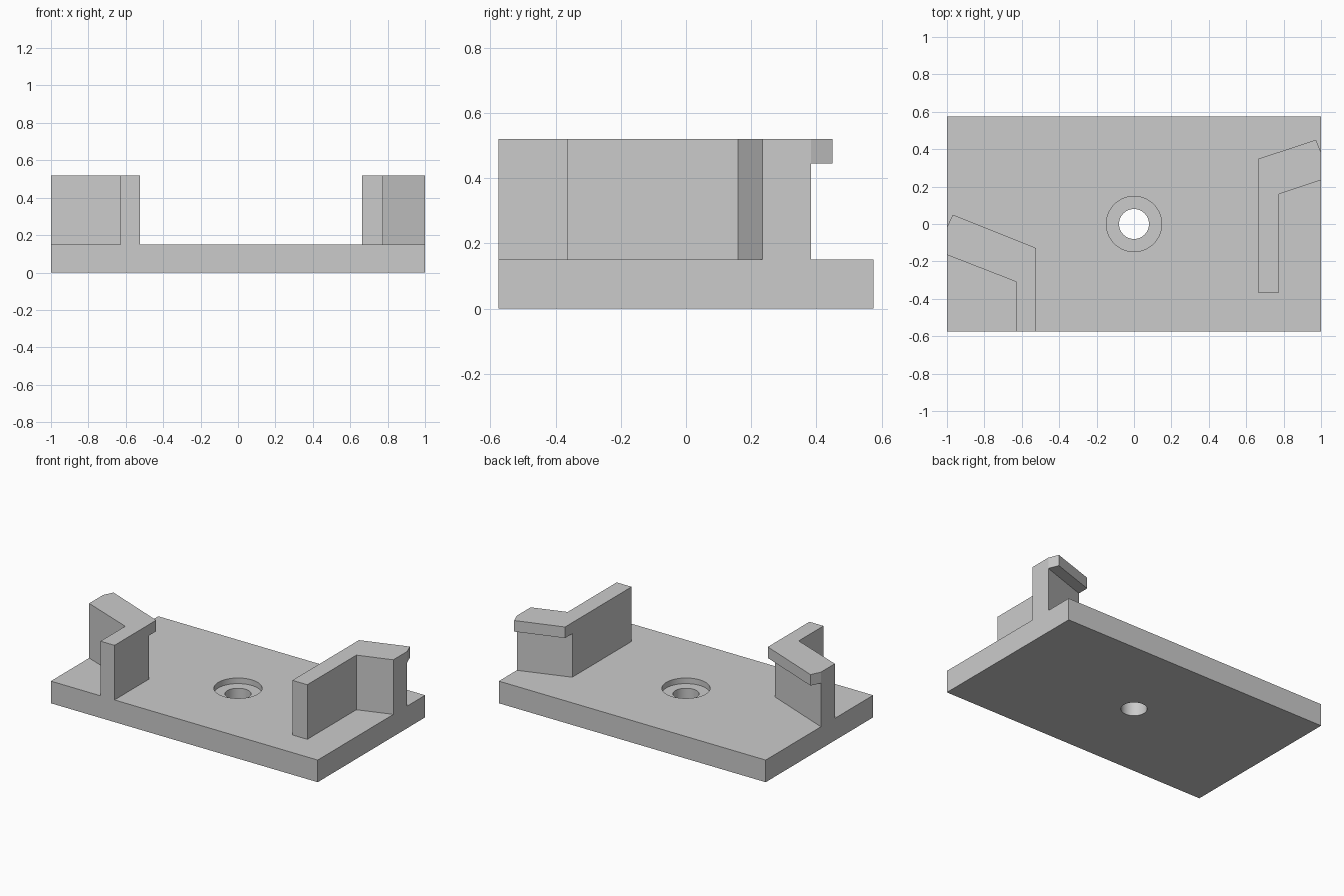
import bpy
import bmesh
from math import radians

cube = bpy.data.objects.get("Cube")
if cube:
    bpy.data.objects.remove(cube, do_unlink=True)

GREY = (0.6, 0.6, 0.6, 1.0)
BASE_TOP, LIP_BOTTOM, TOP = 0.15, 0.445, 0.52

grey = bpy.data.materials.new("plain grey")
grey.use_nodes = True
grey.diffuse_color = GREY
grey.node_tree.nodes["Principled BSDF"].inputs["Base Color"].default_value = GREY


def prism(name, outline, z0, z1):
    """Extrude a flat outline from z0 up to z1."""
    bm = bmesh.new()
    face = bm.faces.new([bm.verts.new((x, y, z0)) for x, y in outline])
    moved = bmesh.ops.extrude_face_region(bm, geom=[face])["geom"]
    verts = [v for v in moved if isinstance(v, bmesh.types.BMVert)]
    bmesh.ops.translate(bm, verts=verts, vec=(0, 0, z1 - z0))
    bmesh.ops.recalc_face_normals(bm, faces=bm.faces[:])
    mesh = bpy.data.meshes.new(name)
    bm.to_mesh(mesh)
    bm.free()
    mesh.materials.append(grey)
    obj = bpy.data.objects.new(name, mesh)
    bpy.context.collection.objects.link(obj)
    return obj


def drill(target, radius, z0, z1):
    """Cut a vertical round hole at the centre of the target."""
    bpy.ops.mesh.primitive_cylinder_add(vertices=64, radius=radius, depth=z1 - z0,
                                        location=(0, 0, (z0 + z1) / 2))
    cutter = bpy.context.object
    cutter.hide_render = True
    cutter.data.materials.append(grey)
    cut = target.modifiers.new("hole", "BOOLEAN")
    cut.operation, cut.solver, cut.object = "DIFFERENCE", "EXACT", cutter
    select(target)
    bpy.ops.object.modifier_apply(modifier=cut.name)
    bpy.data.objects.remove(cutter, do_unlink=True)


def select(obj):
    bpy.ops.object.select_all(action="DESELECT")
    obj.select_set(True)
    bpy.context.view_layer.objects.active = obj


# Base plate with a counterbored screw hole
plate = prism("base_plate", [(-1, -0.575), (1, -0.575), (1, 0.575), (-1, 0.575)], 0, BASE_TOP)
drill(plate, 0.08, -0.1, 0.3)
drill(plate, 0.148, 0.112, 0.3)
select(plate)
bpy.ops.object.shade_smooth_by_angle(angle=radians(30))

# Left bracket: bent wall and the lip along the top of its angled arm
prism("left_bracket_wall",
      [(0.663, -0.365), (0.775, -0.365), (0.775, 0.16), (1, 0.235), (1, 0.383), (0.663, 0.27)],
      BASE_TOP, TOP)
prism("left_bracket_lip",
      [(0.663, 0.27), (1, 0.383), (0.973, 0.45), (0.663, 0.348)], LIP_BOTTOM, TOP)

# Right bracket: the same idea, set at the front edge
prism("right_bracket_wall",
      [(-0.523, -0.575), (-0.628, -0.575), (-0.628, -0.31), (-1, -0.165), (-1, -0.016),
       (-0.523, -0.208)],
      BASE_TOP, TOP)
prism("right_bracket_lip",
      [(-0.523, -0.208), (-1, -0.016), (-0.968, 0.05), (-0.523, -0.129)], LIP_BOTTOM, TOP)
